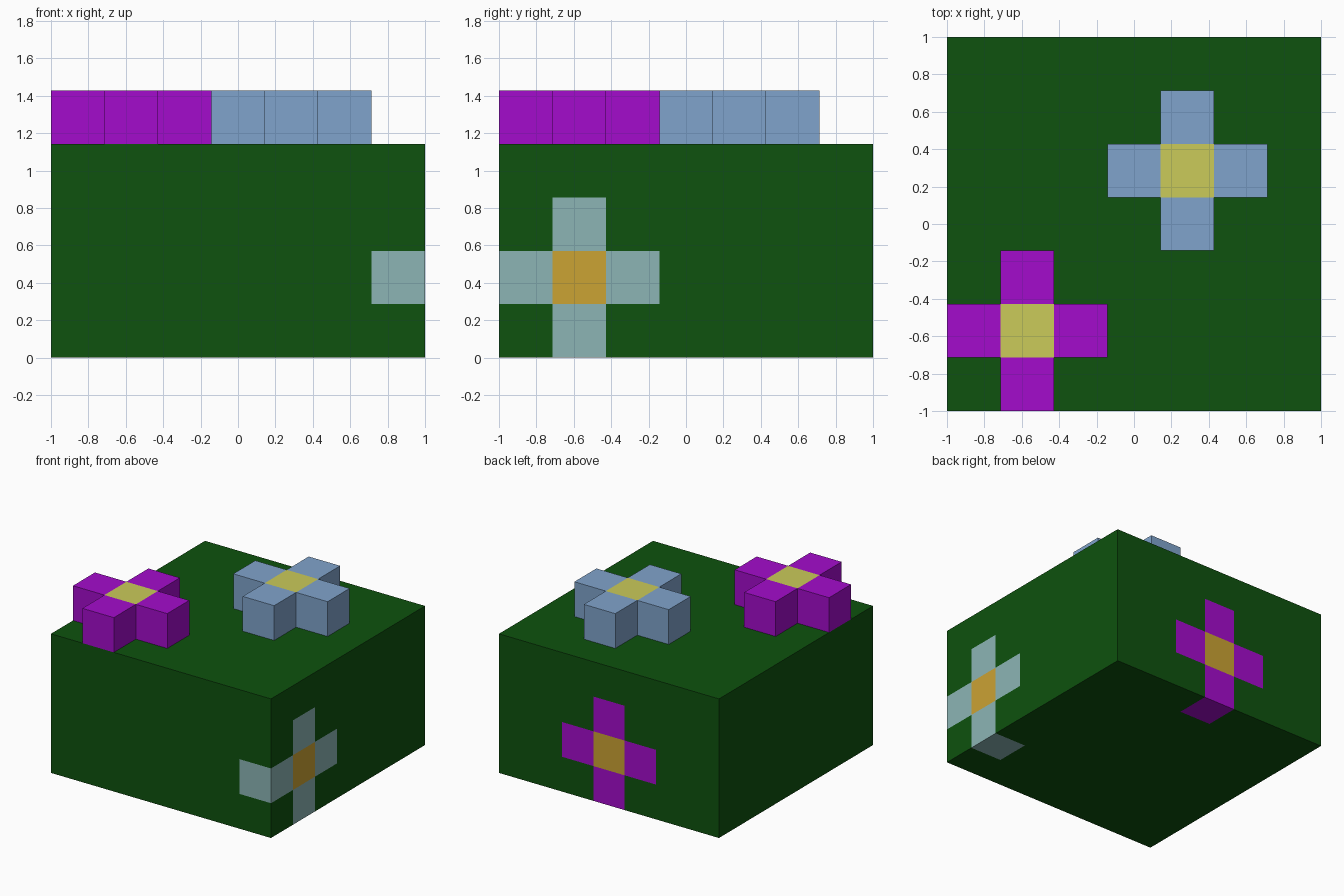
import bpy, bmesh, math
from mathutils import Vector

if "Cube" in bpy.data.objects:
    bpy.data.objects.remove(bpy.data.objects["Cube"])

U = 2 / 7                      # one block
SIZE = Vector((7, 7, 4))       # hedge size in blocks
ORIGIN = Vector((-1, -1, 0))


def material(name, r, g, b):
    lin = lambda c: (c / 255 / 12.92) if c < 11 else ((c / 255 + 0.055) / 1.055) ** 2.4
    m = bpy.data.materials.new(name)
    m.diffuse_color = (lin(r), lin(g), lin(b), 1)
    m.use_nodes = True
    m.node_tree.nodes["Principled BSDF"].inputs["Base Color"].default_value = m.diffuse_color
    return m


green = material("leaf_green", 14, 82, 14)
purple = material("petal_purple", 164, 12, 204)
blue = material("petal_blue", 128, 164, 204)
teal = material("petal_pale_teal", 140, 181, 181)
yellow = material("centre_yellow", 203, 203, 90)
orange = material("centre_orange", 203, 163, 52)


def finish(name, bm, mats):
    mesh = bpy.data.meshes.new(name)
    bmesh.ops.recalc_face_normals(bm, faces=bm.faces)
    bm.to_mesh(mesh)
    bm.free()
    for m in mats:
        mesh.materials.append(m)
    obj = bpy.data.objects.new(name, mesh)
    bpy.context.collection.objects.link(obj)
    return obj


def plus_cells(centre, axes):
    """The four blocks around a centre block, along the two given axes."""
    cells = []
    for a in axes:
        for step in (-1, 1):
            c = list(centre)
            c[a] += step
            cells.append(tuple(c))
    return cells


# Hedge block: box cut along the block grid, flush flowers coloured by cell
paint = {(6, 1, 1): 2, (3, 6, 1): 2}
paint.update({c: 1 for c in plus_cells((6, 1, 1), (1, 2))})
paint.update({c: 3 for c in plus_cells((3, 6, 1), (0, 2))})

bm = bmesh.new()
bmesh.ops.create_cube(bm, size=1)
for v in bm.verts:
    v.co = Vector((v.co[i] + 0.5) * SIZE[i] for i in range(3))
for axis in range(3):
    normal = Vector((0, 0, 0))
    normal[axis] = 1
    for k in range(1, int(SIZE[axis])):
        bmesh.ops.bisect_plane(bm, geom=bm.verts[:] + bm.edges[:] + bm.faces[:],
                               plane_co=normal * k, plane_no=normal)
bm.normal_update()
for f in bm.faces:
    inside = f.calc_center_median() - f.normal * 0.5
    f.material_index = paint.get(tuple(math.floor(c) for c in inside), 0)
for v in bm.verts:
    v.co = ORIGIN + v.co * U
finish("hedge_block", bm, [green, teal, orange, purple])


# Raised flowers: plus outline extruded one block, centre top face recoloured
def raised_flower(name, cx, cy, petal):
    bm = bmesh.new()
    for x, y, _ in [(cx, cy, 4)] + plus_cells((cx, cy, 4), (0, 1)):
        bm.faces.new([bm.verts.new(ORIGIN + Vector((x + i, y + j, 4)) * U)
                      for i, j in ((0, 0), (1, 0), (1, 1), (0, 1))])
    bmesh.ops.remove_doubles(bm, verts=bm.verts, dist=0.001)
    base = bm.faces[:]
    ext = bmesh.ops.extrude_face_region(bm, geom=base, use_keep_orig=True)
    top = [g for g in ext["geom"] if isinstance(g, bmesh.types.BMVert)]
    bmesh.ops.translate(bm, verts=top, vec=(0, 0, U))
    middle = ORIGIN + Vector((cx + 0.5, cy + 0.5, 5)) * U
    for f in bm.faces:
        f.material_index = int((f.calc_center_median() - middle).length < 0.01)
    finish(name, bm, [petal, yellow])


raised_flower("purple_top_flower", 1, 1, purple)
raised_flower("blue_top_flower", 4, 4, blue)
